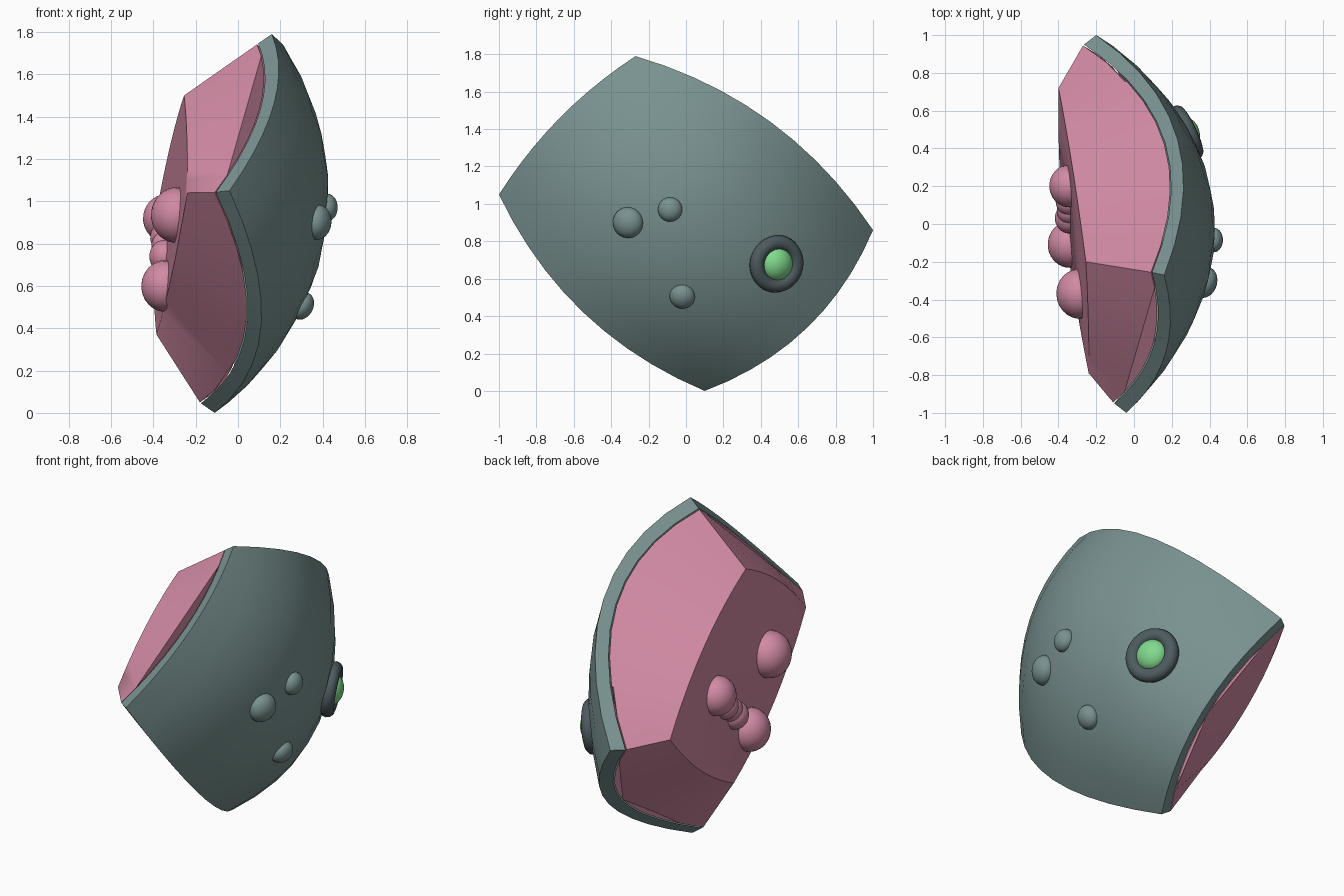
import bpy, bmesh, math
from mathutils import Vector
from mathutils.bvhtree import BVHTree

if "Cube" in bpy.data.objects:
    bpy.data.objects.remove(bpy.data.objects["Cube"])

N = 10  # segments along each side of the shell


def material(name, rgb):
    m = bpy.data.materials.new(name)
    m.diffuse_color = (*rgb, 1)
    m.use_nodes = True
    m.node_tree.nodes["Principled BSDF"].inputs["Base Color"].default_value = m.diffuse_color
    return m


TEAL = material("grey teal", (0.19, 0.285, 0.28))
PINK = material("flesh pink", (0.64, 0.255, 0.37))
DARK = material("dark slate", (0.075, 0.105, 0.115))
GREEN = material("light green", (0.22, 0.70, 0.27))


def make(name, verts, faces, mat, angle):
    me = bpy.data.meshes.new(name)
    me.from_pydata([tuple(v) for v in verts], [], faces)
    bm = bmesh.new()
    bm.from_mesh(me)
    bmesh.ops.recalc_face_normals(bm, faces=bm.faces)
    bm.to_mesh(me)
    bm.free()
    ob = bpy.data.objects.new(name, me)
    bpy.context.collection.objects.link(ob)
    finish(ob, name, mat, angle)
    return ob


def finish(ob, name, mat, angle=40):
    ob.name = name
    ob.data.materials.append(mat)
    bpy.ops.object.select_all(action='DESELECT')
    ob.select_set(True)
    bpy.context.view_layer.objects.active = ob
    bpy.ops.object.shade_smooth_by_angle(angle=math.radians(angle))


# Four corners and the bulged middle of each side (A front, B top, C back, D bottom)
A, B, C, D = map(Vector, [(-.04, -1, 1.05), (.16, -.27, 1.79), (-.2, 1, .86), (-.11, .1, 0)])
AB, BC, DC, AD = map(Vector, [(.17, -.675, 1.46), (.23, .45, 1.44), (.06, .645, .335), (.11, -.55, .42)])


def arc(p, m, q, t):
    return p.lerp(q, t) + (m - (p + q) / 2) * 4 * t * (1 - t)


def patch(u, v):
    """Curved four-sided patch, u from A to B, v from A to D."""
    top, bot = arc(A, AB, B, u), arc(D, DC, C, u)
    left, right = arc(A, AD, D, v), arc(B, BC, C, v)
    p = top.lerp(bot, v) + left.lerp(right, u) - A.lerp(B, u).lerp(D.lerp(C, u), v)
    p.x += 0.09 * 16 * u * v * (1 - u) * (1 - v)
    return p


def grid_faces():
    w = N + 1
    return [(i * w + j, i * w + j + 1, (i + 1) * w + j + 1, (i + 1) * w + j)
            for i in range(N) for j in range(N)]


# Indices running round the rim of the grid
w = N + 1
rim = ([i for i in range(N)] + [i * w + N for i in range(N)]
       + [N * w + N - i for i in range(N)] + [(N - i) * w for i in range(N)])
n = len(rim)


def inset(p, s, dx):
    return Vector((p.x + dx, p.y * s, .9 + (p.z - .9) * s))


def band(a, b):
    return [(a + i, a + (i + 1) % n, b + (i + 1) % n, b + i) for i in range(n)]


# Outer shell with its turned-in rim
verts = [patch(j / N, i / N) for i in range(w) for j in range(w)]
faces = grid_faces()
surface = BVHTree.FromPolygons(verts, faces)
edge = [verts[k] for k in rim]
lip = [inset(p, .95, -.065) for p in edge]
base = len(verts)
faces += [(rim[i], rim[(i + 1) % n], base + (i + 1) % n, base + i) for i in range(n)]
make("outer_shell", verts + lip, faces, TEAL, 40)


# Flesh: from the lip back to a flat sloping rear face
def back_x(y, z):
    return -.409 - .0958 * y + .09 * z


corners = [Vector(p) for p in [(-.79, 1.04), (-.2, 1.5), (.72, .87), (.1, .37)]]
rear = []
for k in range(4):
    p, q = corners[k], corners[(k + 1) % 4]
    d = q - p
    out = Vector((-d.y, d.x)) * .06
    for i in range(N):
        t = i / N
        c = p.lerp(q, t) + out * 4 * t * (1 - t)
        rear.append(Vector((back_x(c.x, c.y), c.x, c.y)))
front = [inset(p, .945, -.07) for p in edge]
make("inner_flesh", front + rear, band(0, n) + [tuple(range(n, 2 * n)), tuple(range(n))], PINK, 50)


def ball(name, loc, r, mat, flat=1.0, normal=Vector((1, 0, 0))):
    bpy.ops.mesh.primitive_uv_sphere_add(segments=24, ring_count=14, radius=r, location=loc)
    ob = bpy.context.object
    ob.scale = (1, 1, flat)
    ob.rotation_euler = normal.to_track_quat('Z', 'Y').to_euler()
    finish(ob, name, mat, 60)


# Lumps on the rear face: y, z, radius
back_n = Vector((-1, -.0958, .09)).normalized()
for i, (y, z, r) in enumerate([(-.37, .935, .132), (-.11, .6, .122), (.2, .92, .112),
                               (.12, .83, .075), (.07, .79, .07), (.03, .74, .08)]):
    ball(f"flesh_lump_{i + 1}", (back_x(y, z), y, z), r, PINK, .92, back_n)


def on_shell(y, z):
    loc, nor, _, _ = surface.ray_cast(Vector((3, y, z)), Vector((-1, 0, 0)))
    return loc, nor if nor.x > 0 else -nor


# Lumps on the shell
for i, (y, z, r) in enumerate([(-.31, .9, .083), (-.085, .97, .065), (-.02, .505, .068)]):
    loc, nor = on_shell(y, z)
    ball(f"shell_lump_{i + 1}", loc, r, TEAL, .75, nor)

# Eye: dark ring with a green dome
loc, nor = on_shell(.48, .68)
bpy.ops.mesh.primitive_torus_add(major_segments=36, minor_segments=12, major_radius=.115,
                                 minor_radius=.04, location=loc + nor * .01)
ring = bpy.context.object
ring.rotation_euler = nor.to_track_quat('Z', 'Y').to_euler()
finish(ring, "eye_ring", DARK, 60)
ball("eye_dome", loc + nor * .01, .09, GREEN, .75, nor)
